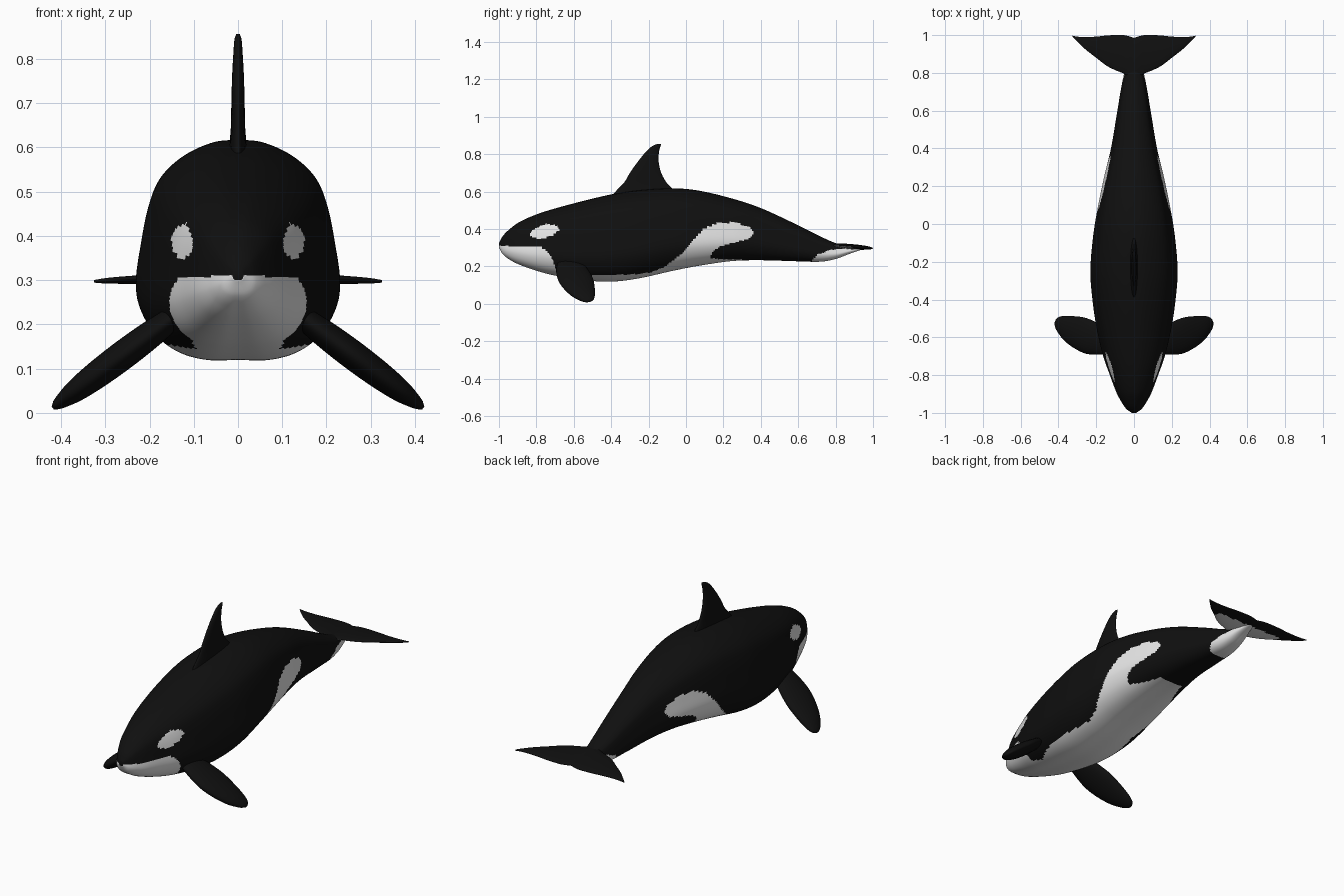
import bpy, bmesh, math
from mathutils import Vector

if "Cube" in bpy.data.objects:
    bpy.data.objects.remove(bpy.data.objects["Cube"])


def material(name, value):
    m = bpy.data.materials.new(name)
    m.diffuse_color = (value, value, value, 1)
    m.use_nodes = True
    m.node_tree.nodes["Principled BSDF"].inputs["Base Color"].default_value = m.diffuse_color
    return m


MATS = [material("black skin", 0.005), material("white skin", 0.82)]


def spline(rows, t):
    """Smooth curve through rows of (t, a, b, ...)."""
    i = 0
    while i < len(rows) - 2 and t > rows[i + 1][0]:
        i += 1

    def slope(k, c):
        a, b = rows[max(k - 1, 0)], rows[min(k + 1, len(rows) - 1)]
        return (b[c] - a[c]) / (b[0] - a[0])

    p, q = rows[i], rows[i + 1]
    h = q[0] - p[0]
    u = (t - p[0]) / h
    return [(2*u**3 - 3*u**2 + 1) * p[c] + (u**3 - 2*u**2 + u) * h * slope(i, c)
            + (3*u**2 - 2*u**3) * q[c] + (u**3 - u**2) * h * slope(i + 1, c)
            for c in range(1, len(p))]


def inside(poly, y, z):
    hit = False
    for (y1, z1), (y2, z2) in zip(poly, poly[1:] + poly[:1]):
        if (z1 > z) != (z2 > z) and y < y1 + (z - z1) * (y2 - y1) / (z2 - z1):
            hit = not hit
    return hit


def loft(name, rings, is_white=None, mirror=False):
    bm = bmesh.new()
    loops = [[bm.verts.new(p) for p in ring] for ring in rings]
    n = len(loops[0])
    for a, b in zip(loops, loops[1:]):
        for i in range(n):
            j = (i + 1) % n
            bm.faces.new((a[i], a[j], b[j], b[i]))
    bm.faces.new(loops[0])
    bm.faces.new(loops[-1])
    bmesh.ops.recalc_face_normals(bm, faces=bm.faces)
    bm.normal_update()
    for f in bm.faces:
        f.smooth = True
        if is_white and is_white(f.calc_center_median(), f.normal):
            f.material_index = 1
    me = bpy.data.meshes.new(name)
    bm.to_mesh(me)
    bm.free()
    for m in MATS:
        me.materials.append(m)
    ob = bpy.data.objects.new(name, me)
    bpy.context.collection.objects.link(ob)
    if mirror:
        ob.modifiers.new("mirror", 'MIRROR')
    return ob


def fin(name, rows, place, normal, steps=40, sides=28, **kw):
    """Lens-section fin: rows are (span, leading y, trailing y, half thickness)."""
    rings = []
    for k in range(steps + 1):
        s = rows[0][0] + (rows[-1][0] - rows[0][0]) * k / steps
        lead, trail, th = spline(rows, s)
        ring = []
        for i in range(sides):
            a = math.tau * i / sides
            y = (lead + trail) / 2 + math.cos(a) * (trail - lead) / 2
            ring.append(Vector(place(s, y)) + Vector(normal) * th * math.sin(a))
        rings.append(ring)
    return loft(name, rings, **kw)


# Body: y, top z, bottom z, half width
BODY = [(-1, .325, .300, .012), (-.98, .362, .266, .040), (-.94, .402, .235, .068),
        (-.89, .438, .210, .094), (-.80, .478, .178, .128), (-.70, .510, .152, .163),
        (-.55, .550, .128, .198), (-.40, .585, .120, .220), (-.25, .608, .138, .231),
        (-.07, .618, .178, .217), (.07, .605, .205, .195), (.25, .562, .230, .158),
        (.40, .512, .234, .122), (.60, .420, .228, .088), (.72, .360, .226, .068),
        (.80, .325, .240, .052), (.87, .312, .266, .036), (.95, .305, .294, .012)]
# Half cross-section from back to belly: step, width fraction, height fraction
SECTION = [(0, 0, 1), (1, .26, .985), (2, .55, .92), (3, .77, .82), (4, .88, .69),
           (5, .95, .52), (6, 1, .34), (7, .96, .22), (8, .82, .11), (9, .60, .035),
           (10, .32, 0), (11, 0, 0)]
# White markings, as outlines in the side view
CHIN_BELLY_FLANK = [(-1.1, .315), (-.9, .307), (-.78, .306), (-.74, .28), (-.71, .23),
                    (-.69, .165), (-.62, .145), (-.5, .153), (-.29, .157), (-.19, .168),
                    (-.11, .2), (-.03, .262), (.05, .353), (.1, .405), (.155, .43),
                    (.26, .437), (.34, .408), (.365, .375), (.33, .347), (.27, .33),
                    (.19, .31), (.14, .278), (.13, .245), (.2, .238), (.3, .238),
                    (.3, 0), (-1.1, 0)]
EYE_PATCH = [(-.84, .37), (-.825, .39), (-.79, .41), (-.75, .428), (-.695, .42),
             (-.675, .395), (-.715, .366), (-.765, .349), (-.82, .353)]
TAIL_PATCH = [(.67, .2), (.675, .235), (.705, .265), (.77, .288), (.85, .297),
              (.94, .297), (.94, .2)]


def body_white(c, n):
    return any(inside(p, c.y, c.z) for p in (CHIN_BELLY_FLANK, EYE_PATCH, TAIL_PATCH))


half = [spline(SECTION, 11 * i / 60) for i in range(61)]
outline = half + [(-x, z) for x, z in half[-2:0:-1]]
rings = []
for k in range(261):
    y = -1 + 1.95 * (k / 260) ** 1.25
    top, bottom, w = spline(BODY, y)
    rings.append([(x * w, y, bottom + z * (top - bottom)) for x, z in outline])
loft("body", rings, body_white)

# Dorsal fin
fin("dorsal_fin",
    [(.54, -.43, -.03, .024), (.61, -.368, -.068, .019), (.65, -.33, -.105, .016),
     (.705, -.297, -.134, .015), (.77, -.25, -.147, .013), (.82, -.208, -.143, .010),
     (.845, -.178, -.136, .008), (.856, -.152, -.132, .004)],
    lambda s, y: (0, y, s), (1, 0, 0))

# Pectoral fins, slanting down and out
fin("pectoral_fin",
    [(.10, -.67, -.57, .020), (.15, -.688, -.548, .026), (.20, -.692, -.52, .031),
     (.26, -.685, -.496, .033), (.32, -.655, -.488, .031), (.37, -.615, -.487, .025),
     (.40, -.577, -.493, .016), (.413, -.555, -.505, .010), (.419, -.537, -.52, .004)],
    lambda s, y: (s, y, .213 - .75 * (s - .15)), (.6, 0, .8), mirror=True)

# Tail flukes, white under the front middle
fin("tail_fluke",
    [(0, .76, .985, .014), (.03, .782, .995, .014), (.055, .797, 1, .013),
     (.10, .815, 1, .012), (.145, .838, .998, .011), (.20, .88, .992, .010),
     (.26, .927, .99, .008), (.30, .966, .992, .006), (.325, .992, .997, .003)],
    lambda s, y: (s, y, .312 - .075 * (y - .8)), (0, 0, 1), steps=50, sides=40,
    is_white=lambda c, n: n.z < -.2 and c.x < .2 and c.y < .93, mirror=True)
